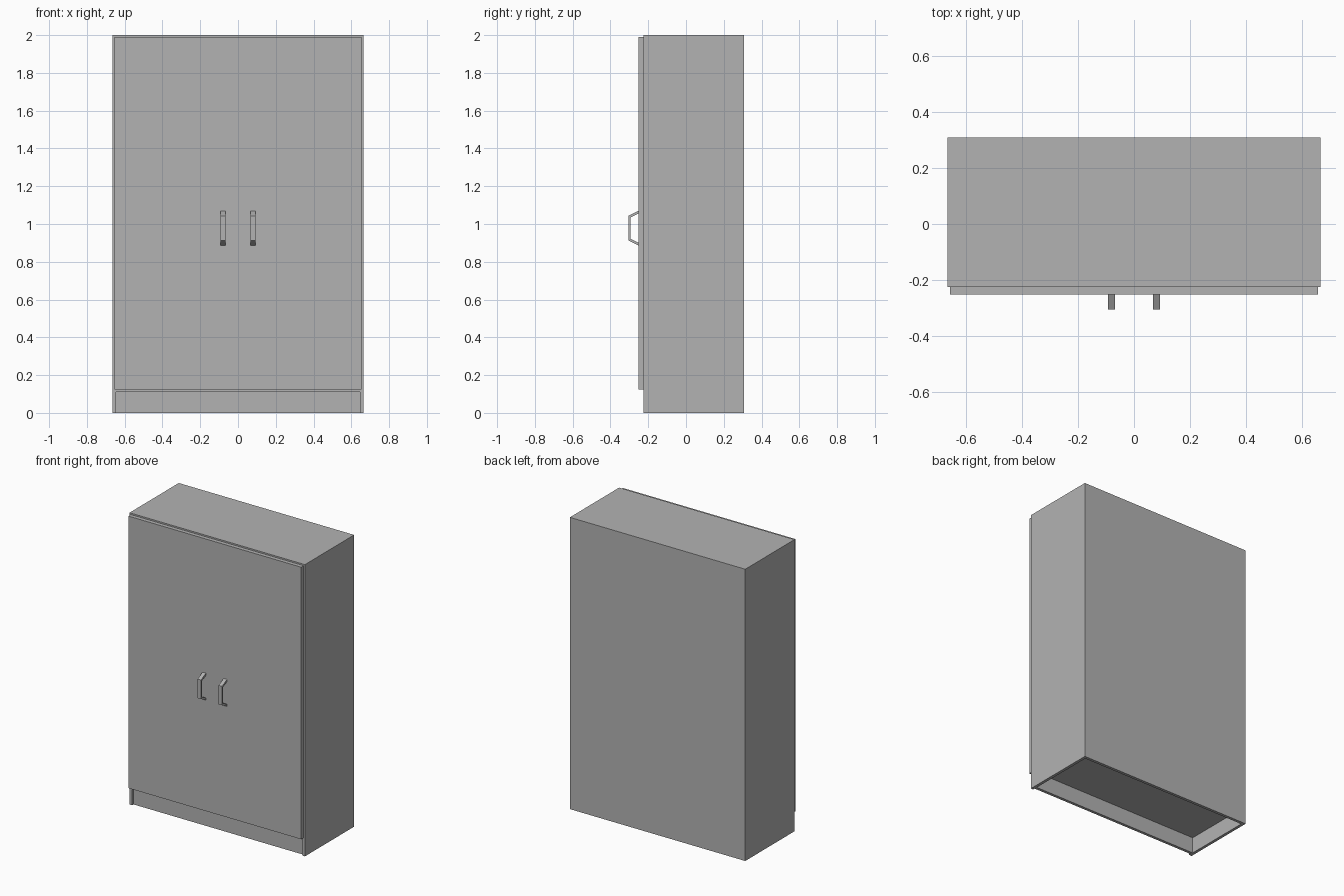
import bpy
import bmesh

cube = bpy.data.objects.get("Cube")
if cube:
    bpy.data.objects.remove(cube)

grey = bpy.data.materials.new("plain_grey")
grey.use_nodes = True
colour = (0.45, 0.45, 0.45, 1)
grey.diffuse_color = colour
grey.node_tree.nodes["Principled BSDF"].inputs["Base Color"].default_value = colour


def add_object(name, bm):
    bmesh.ops.recalc_face_normals(bm, faces=bm.faces)
    mesh = bpy.data.meshes.new(name)
    bm.to_mesh(mesh)
    bm.free()
    mesh.materials.append(grey)
    obj = bpy.data.objects.new(name, mesh)
    bpy.context.collection.objects.link(obj)
    return obj


def box(name, x, y, z):
    """Box spanning the (low, high) pairs x, y and z."""
    bm = bmesh.new()
    bmesh.ops.create_cube(bm, size=1)
    for v in bm.verts:
        v.co = [lo + (c + 0.5) * (hi - lo) for c, (lo, hi) in zip(v.co, (x, y, z))]
    return add_object(name, bm)


def prism(name, outline, x, width):
    """Closed (y, z) outline extruded along x."""
    bm = bmesh.new()
    face = bm.faces.new([bm.verts.new((x - width / 2, y, z)) for y, z in outline])
    new = bmesh.ops.extrude_face_region(bm, geom=[face])["geom"]
    moved = [g for g in new if isinstance(g, bmesh.types.BMVert)]
    bmesh.ops.translate(bm, verts=moved, vec=(width, 0, 0))
    return add_object(name, bm)


W, FRONT, BACK, TOP, T = 0.665, -0.225, 0.308, 2.0, 0.02
INNER = W - T

# Carcass panels
box("right_side", (-W, -INNER), (FRONT, BACK), (0, TOP))
box("left_side", (INNER, W), (FRONT, BACK), (0, TOP))
box("top_panel", (-INNER, INNER), (FRONT, BACK), (TOP - T, TOP))
box("back_panel", (-INNER, INNER), (BACK - T, BACK), (0, TOP - T))
box("bottom_panel", (-INNER, INNER), (FRONT, BACK - T), (0.11, 0.13))
box("kick_plate", (-INNER, INNER), (FRONT + 0.015, FRONT + 0.035), (0, 0.11))

# Door front
DOOR = -0.252
box("door_front", (-0.655, 0.655), (DOOR, FRONT), (0.125, 1.99))

# Bent bar handles, symmetric about their middle height
MID = 0.978
upper = [(DOOR, 0.092), (-0.305, 0.065)]
inner = [(-0.293, 0.057), (DOOR, 0.077)]
outline = [(y, MID + h) for y, h in upper]
outline += [(y, MID - h) for y, h in reversed(upper)]
outline += [(y, MID - h) for y, h in reversed(inner)]
outline += [(y, MID + h) for y, h in inner]
for side, x in (("right", -0.08), ("left", 0.08)):
    prism(side + "_handle", outline, x, 0.026)
